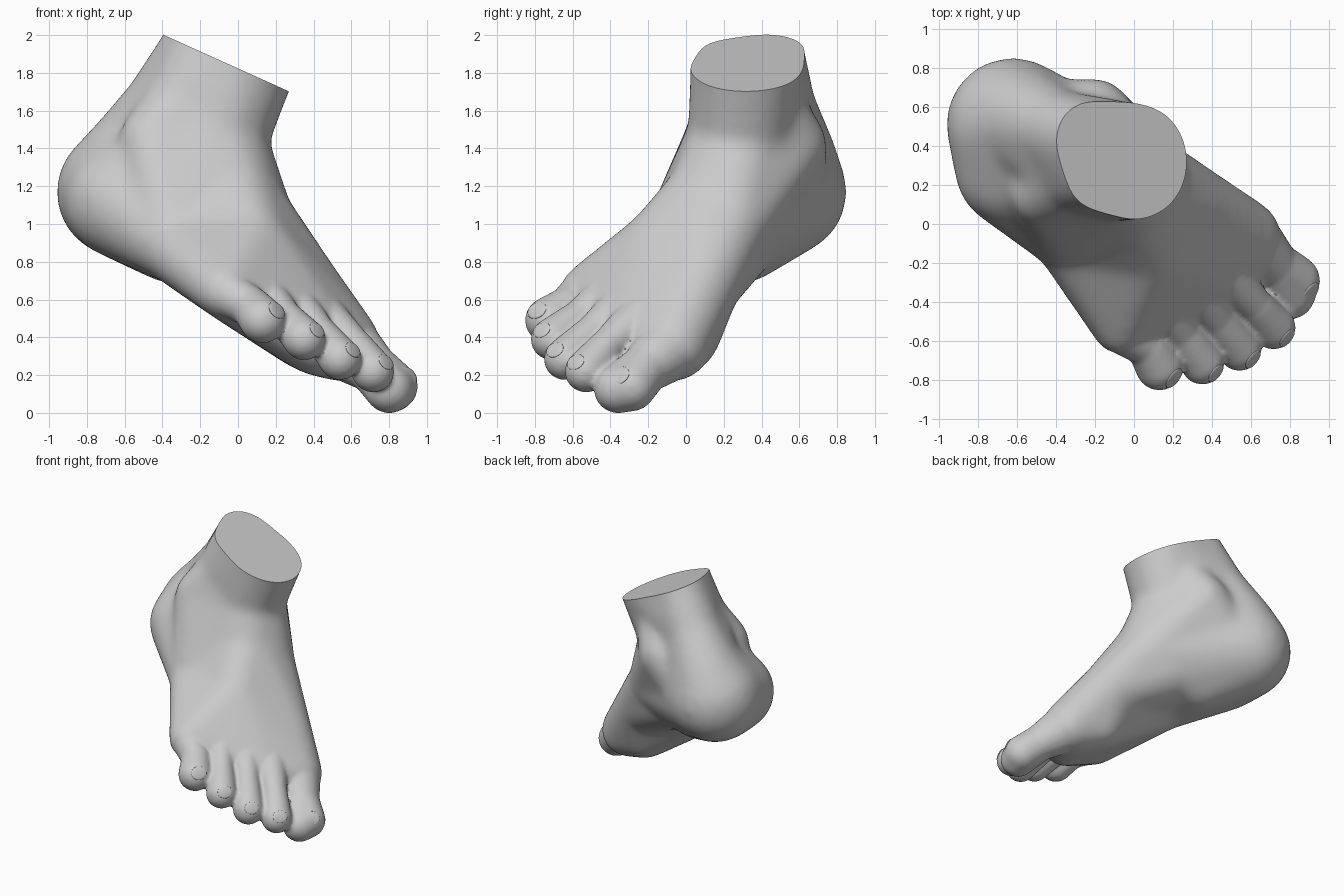
import bpy, bmesh
from mathutils import Vector

cube = bpy.data.objects.get("Cube")
if cube:
    bpy.data.objects.remove(cube, do_unlink=True)

# One flat colour for everything
clay = bpy.data.materials.new("clay grey")
clay.use_nodes = True
clay.diffuse_color = (0.6, 0.6, 0.6, 1)
clay.node_tree.nodes["Principled BSDF"].inputs["Base Color"].default_value = clay.diffuse_color

# Unit directions used to build every ball
ball = bmesh.new()
bmesh.ops.create_icosphere(ball, subdivisions=3, radius=1)
directions = [v.co.copy() for v in ball.verts]
ball.free()


def add_hull(bm, balls, grow):
    """Wrap a convex skin around a group of balls (x, y, z, radius)."""
    verts = []
    for x, y, z, r in balls:
        centre = Vector((x, y, z))
        verts += [bm.verts.new(centre + d * (r + grow)) for d in directions]
    bmesh.ops.convex_hull(bm, input=verts)
    loose = [v for v in verts if v.is_valid and not v.link_faces]
    bmesh.ops.delete(bm, geom=loose, context='VERTS')


def fuse(bm, voxel, rounds):
    """Merge overlapping skins into one smooth mesh and return it."""
    bmesh.ops.recalc_face_normals(bm, faces=bm.faces)
    mesh = bpy.data.meshes.new("fuse_helper")
    bm.to_mesh(mesh)
    bm.free()
    helper = bpy.data.objects.new("fuse_helper", mesh)
    bpy.context.collection.objects.link(helper)
    remesh = helper.modifiers.new("merge", 'REMESH')
    remesh.mode = 'VOXEL'
    remesh.voxel_size = voxel
    soften = helper.modifiers.new("soften", 'SMOOTH')
    soften.factor = 0.5
    soften.iterations = rounds
    graph = bpy.context.evaluated_depsgraph_get()
    result = bpy.data.meshes.new_from_object(helper.evaluated_get(graph))
    bpy.data.objects.remove(helper, do_unlink=True)
    return result


def finish(obj, angle):
    obj.data.materials.clear()
    obj.data.materials.append(clay)
    bpy.ops.object.select_all(action='DESELECT')
    obj.select_set(True)
    bpy.context.view_layer.objects.active = obj
    bpy.ops.object.shade_smooth_by_angle(angle=angle)


# Anatomical landmarks of the leg and hindfoot
marks = {
    "shin": (0, .32, 1.82, .285),
    "calf": (-.21, .42, 1.92, .19),
    "calf_outer": (-.16, .275, 1.9, .195),
    "ankle_front": (-.13, .29, 1.44, .27),
    "achilles": (-.4, .48, 1.62, .195),
    "ankle_outer": (-.29, .26, 1.62, .2),
    "ankle_inner": (-.08, .42, 1.65, .17),
    "inner_knob": (-.2, .57, 1.42, .165),
    "outer_knob": (-.46, .16, 1.44, .16),
    "heel_top": (-.55, .53, 1.36, .25),
    "heel_inner": (-.62, .51, 1.17, .33),
    "heel_outer": (-.62, .28, 1.12, .285),
    "heel_side": (-.5, .49, 1.12, .235),
    "heel_pad": (-.35, .3, .93, .23),
}
# Landmarks of the midfoot and ball
marks.update({
    "instep_high": (-.03, .14, 1.14, .23),
    "instep_mid": (.07, -.12, .88, .2),
    "arch": (-.15, .26, .96, .24),
    "inner_back": (.07, .22, 1, .22),
    "inner_mid": (.31, .08, .69, .2),
    "inner_ball": (.56, -.07, .36, .185),
    "outer_mid": (-.33, -.06, .88, .18),
    "outer_ball": (-.07, -.53, .64, .13),
    "pad_inner": (.42, -.27, .39, .18),
    "pad_outer": (.2, -.36, .52, .17),
    "pad_back": (.36, 0, .41, .17),
})

# Leg runs past the cut so that the top can be sliced flat
leg_axis = Vector((.41, 0, .91)).normalized()
for name in ("shin", "calf", "calf_outer"):
    x, y, z, r = marks[name]
    top = Vector((x, y, z)) + leg_axis * 0.25
    marks[name + "_above"] = (*top, r)

groups = [
    "shin calf calf_outer shin_above calf_above calf_outer_above",
    "shin calf calf_outer ankle_front achilles ankle_outer ankle_inner",
    "ankle_front achilles ankle_outer heel_top instep_high",
    "ankle_inner inner_knob ankle_front",
    "ankle_outer outer_knob ankle_front",
    "outer_knob ankle_front instep_high outer_mid",
    "inner_knob ankle_front inner_back arch heel_side",
    "heel_inner heel_outer heel_top ankle_front instep_high inner_back arch outer_mid heel_pad",
    "instep_high inner_back arch outer_mid inner_mid instep_mid",
    "inner_mid instep_mid outer_mid inner_ball outer_ball pad_inner pad_outer pad_back",
]
body = bmesh.new()
for group in groups:
    add_hull(body, [marks[name] for name in group.split()], 0.015)
body_mesh = fuse(body, 0.025, 24)

# Toes: balls of the tip, then knuckle and root, from the big toe to the little toe
toes = [
    [[(.8, -.36, .125, .125), (.82, -.29, .14, .13)], (.72, -.22, .23, .13), marks["inner_ball"]],
    [[(.715, -.53, .22, .11)], (.62, -.42, .35, .092), (.41, -.2, .53, .14)],
    [[(.54, -.64, .285, .11)], (.43, -.5, .42, .092), (.25, -.27, .62, .13)],
    [[(.35, -.71, .39, .11)], (.25, -.57, .5, .092), (.11, -.37, .66, .12)],
    [[(.13, -.73, .49, .12)], (.07, -.63, .56, .105), marks["outer_ball"]],
]
whole = bmesh.new()
whole.from_mesh(body_mesh)
for tip, knuckle, root in toes:
    add_hull(whole, [*tip, knuckle], 0.003)
    add_hull(whole, [knuckle, root], 0)
foot_mesh = fuse(whole, 0.014, 6)
bpy.data.meshes.remove(body_mesh)

# Slice the leg and cap it
bm = bmesh.new()
bm.from_mesh(foot_mesh)
bmesh.ops.bisect_plane(bm, geom=bm.verts[:] + bm.edges[:] + bm.faces[:],
                       plane_co=(-.06, .33, 1.85), plane_no=leg_axis, clear_outer=True)
rim = [e for e in bm.edges if e.is_boundary]
bmesh.ops.holes_fill(bm, edges=rim, sides=0)
bmesh.ops.recalc_face_normals(bm, faces=bm.faces)
low = min(v.co.z for v in bm.verts)
bmesh.ops.translate(bm, verts=bm.verts, vec=(0, 0, -low))
bm.to_mesh(foot_mesh)
bm.free()
foot_mesh.name = "foot"
foot = bpy.data.objects.new("foot", foot_mesh)
bpy.context.collection.objects.link(foot)
finish(foot, 0.8)

# Toenails: thin rounded plates set into the toe tips
facing = Vector((.66, -.52, .46)).normalized()
for number, (tip, knuckle, root) in enumerate(toes):
    x, y, z, r = tip[-1]
    spot = Vector((x, y, z - low)) + facing * r * 0.91
    bpy.ops.mesh.primitive_uv_sphere_add(segments=24, ring_count=12, radius=1, location=spot)
    nail = bpy.context.object
    nail.name = f"toenail_{number + 1}"
    nail.rotation_mode = 'QUATERNION'
    nail.rotation_quaternion = facing.to_track_quat('Z', 'Y')
    nail.scale = (r * 0.5, r * 0.42, r * 0.1)
    finish(nail, 0.8)
